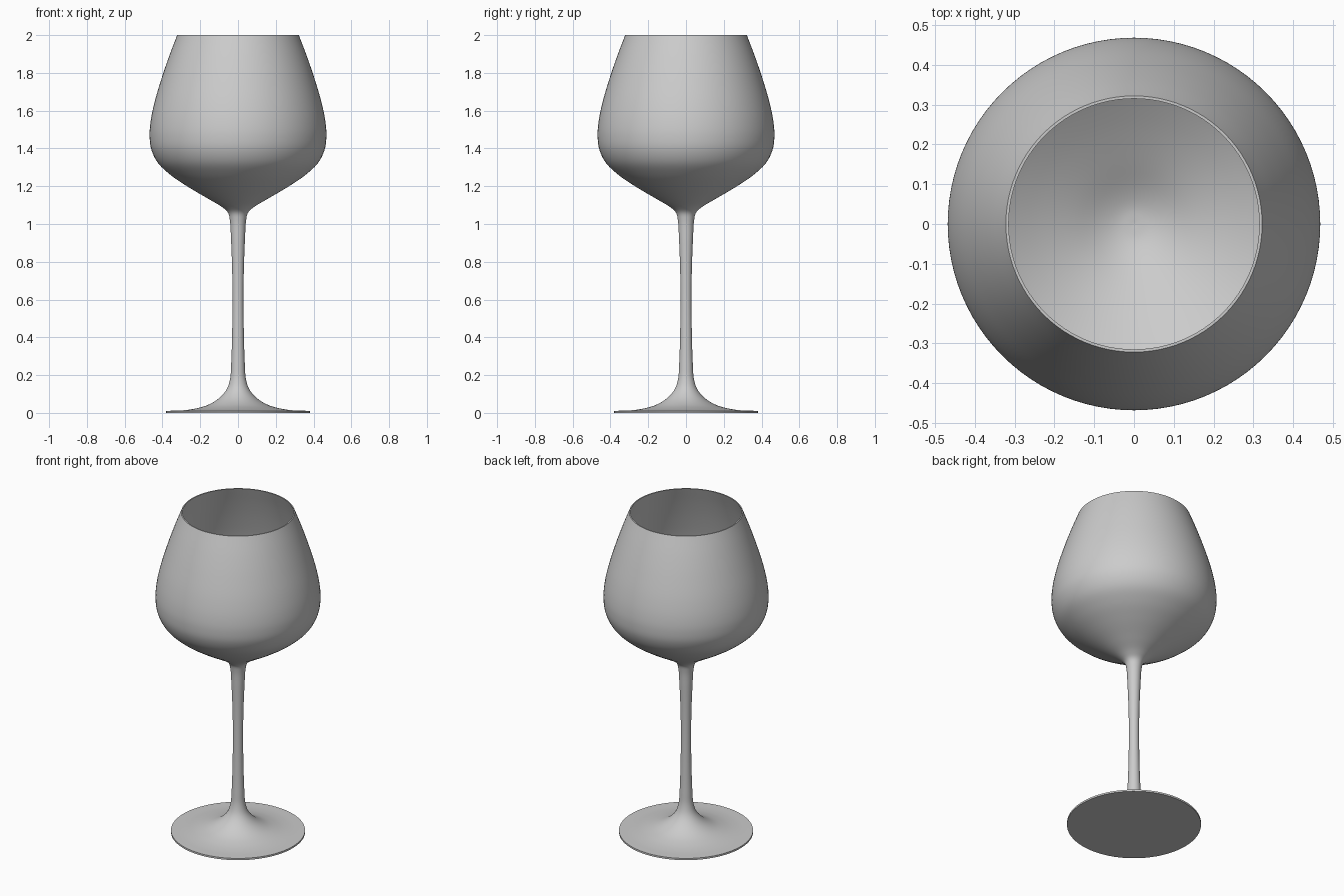
import bpy
import bmesh
from math import tau, radians
from mathutils import Vector

cube = bpy.data.objects.get("Cube")
if cube:
    bpy.data.objects.remove(cube, do_unlink=True)

SEGMENTS = 96


def smooth_path(points, steps=6):
    """Centripetal spline through (radius, height) points."""
    p = [Vector(q) for q in points]
    p = [2 * p[0] - p[1]] + p + [2 * p[-1] - p[-2]]
    path = []
    for a, b, c, d in zip(p, p[1:], p[2:], p[3:]):
        t1 = (b - a).length ** 0.5
        t2 = t1 + (c - b).length ** 0.5
        t3 = t2 + (d - c).length ** 0.5
        for i in range(steps):
            t = t1 + (t2 - t1) * i / steps
            ab = a.lerp(b, t / t1)
            bc = b.lerp(c, (t - t1) / (t2 - t1))
            cd = c.lerp(d, (t - t2) / (t3 - t2))
            abc = ab.lerp(bc, t / t2)
            bcd = bc.lerp(cd, (t - t1) / (t3 - t1))
            path.append(abc.lerp(bcd, (t - t1) / (t2 - t1)))
    return path + [p[-2]]


def lathe(name, profile, material):
    """Spin a profile around the z axis."""
    bm = bmesh.new()
    verts = [bm.verts.new((r, 0, z)) for r, z in profile]
    edges = [bm.edges.new(pair) for pair in zip(verts, verts[1:])]
    bmesh.ops.spin(bm, geom=verts + edges, cent=(0, 0, 0), axis=(0, 0, 1),
                   angle=tau, steps=SEGMENTS, use_merge=True)
    bmesh.ops.remove_doubles(bm, verts=bm.verts[:], dist=0.0002)
    bmesh.ops.recalc_face_normals(bm, faces=bm.faces[:])
    mesh = bpy.data.meshes.new(name)
    bm.to_mesh(mesh)
    bm.free()
    mesh.materials.append(material)
    obj = bpy.data.objects.new(name, mesh)
    bpy.context.collection.objects.link(obj)
    bpy.ops.object.select_all(action='DESELECT')
    obj.select_set(True)
    bpy.context.view_layer.objects.active = obj
    bpy.ops.object.shade_smooth_by_angle(angle=radians(35))
    return obj


grey = bpy.data.materials.new("plain grey")
grey.use_nodes = True
colour = (0.6, 0.6, 0.6, 1)
grey.diffuse_color = colour
grey.node_tree.nodes["Principled BSDF"].inputs["Base Color"].default_value = colour

# Flat underside of the foot
underside = [(0, 0), (0.38, 0)]

# Foot, stem and outside of the bowl, from foot edge to rim
outside = smooth_path([
    (0.38, 0.011), (0.3, 0.013), (0.23, 0.022), (0.16, 0.042), (0.1, 0.078),
    (0.06, 0.125), (0.042, 0.18), (0.036, 0.26), (0.031, 0.42), (0.029, 0.6),
    (0.031, 0.76), (0.037, 0.92), (0.043, 1.02), (0.053, 1.06), (0.085, 1.09),
    (0.16, 1.135), (0.27, 1.2), (0.36, 1.262), (0.425, 1.325), (0.459, 1.395),
    (0.468, 1.465), (0.463, 1.54), (0.443, 1.64), (0.405, 1.77),
    (0.364, 1.89), (0.322, 2),
])

# Inside of the bowl, from rim to the rounded bottom
inside = smooth_path([
    (0.315, 2), (0.357, 1.89), (0.398, 1.77), (0.436, 1.64), (0.456, 1.54),
    (0.461, 1.465), (0.452, 1.398), (0.418, 1.332), (0.355, 1.271),
    (0.265, 1.209), (0.155, 1.145), (0.08, 1.104), (0.04, 1.09), (0, 1.086),
])

lathe("stemmed_glass", underside + outside + inside, grey)
